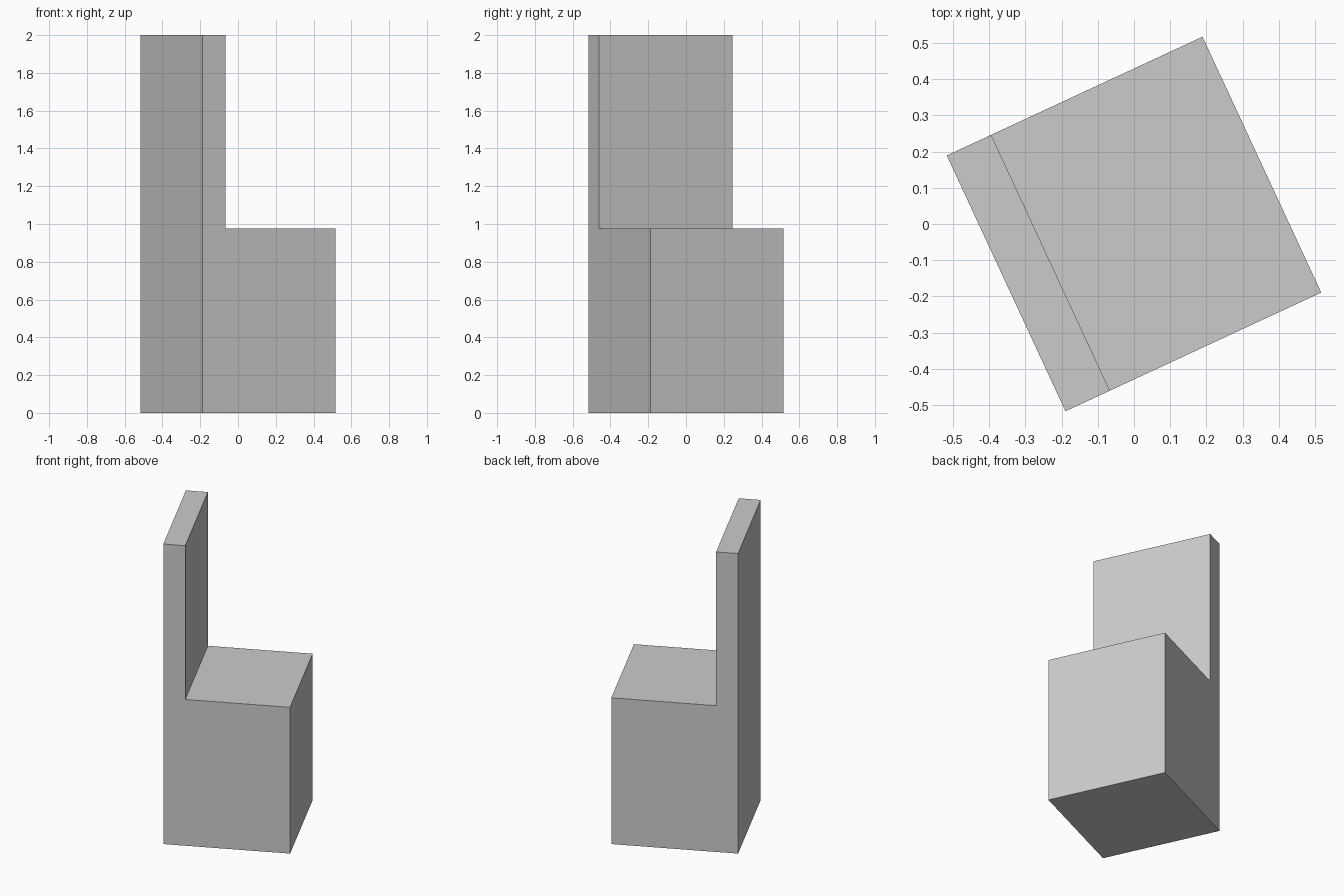
import bpy, bmesh
from math import radians
from mathutils import Matrix

if "Cube" in bpy.data.objects:
    bpy.data.objects.remove(bpy.data.objects["Cube"])

HALF = 0.389       # half of the square footprint
BACK = 0.135       # backrest thickness
SEAT_Z = 0.975     # seat height
TOP_Z = 2.0

# L-shaped side profile (x, z): block seat with a thin upright back
profile = [(-HALF, 0), (HALF, 0), (HALF, SEAT_Z),
           (-HALF + BACK, SEAT_Z), (-HALF + BACK, TOP_Z), (-HALF, TOP_Z)]

# Extrude the profile across the width, then turn the chair in place
bm = bmesh.new()
side = bm.faces.new([bm.verts.new((x, -HALF, z)) for x, z in profile])
ext = bmesh.ops.extrude_face_region(bm, geom=[side], use_keep_orig=True)
moved = [g for g in ext["geom"] if isinstance(g, bmesh.types.BMVert)]
bmesh.ops.translate(bm, vec=(0, 2 * HALF, 0), verts=moved)
bmesh.ops.recalc_face_normals(bm, faces=bm.faces)
bm.transform(Matrix.Rotation(radians(24.9), 4, 'Z'))

mesh = bpy.data.meshes.new("block_chair")
bm.to_mesh(mesh)
bm.free()
chair = bpy.data.objects.new("block_chair", mesh)
bpy.context.collection.objects.link(chair)
